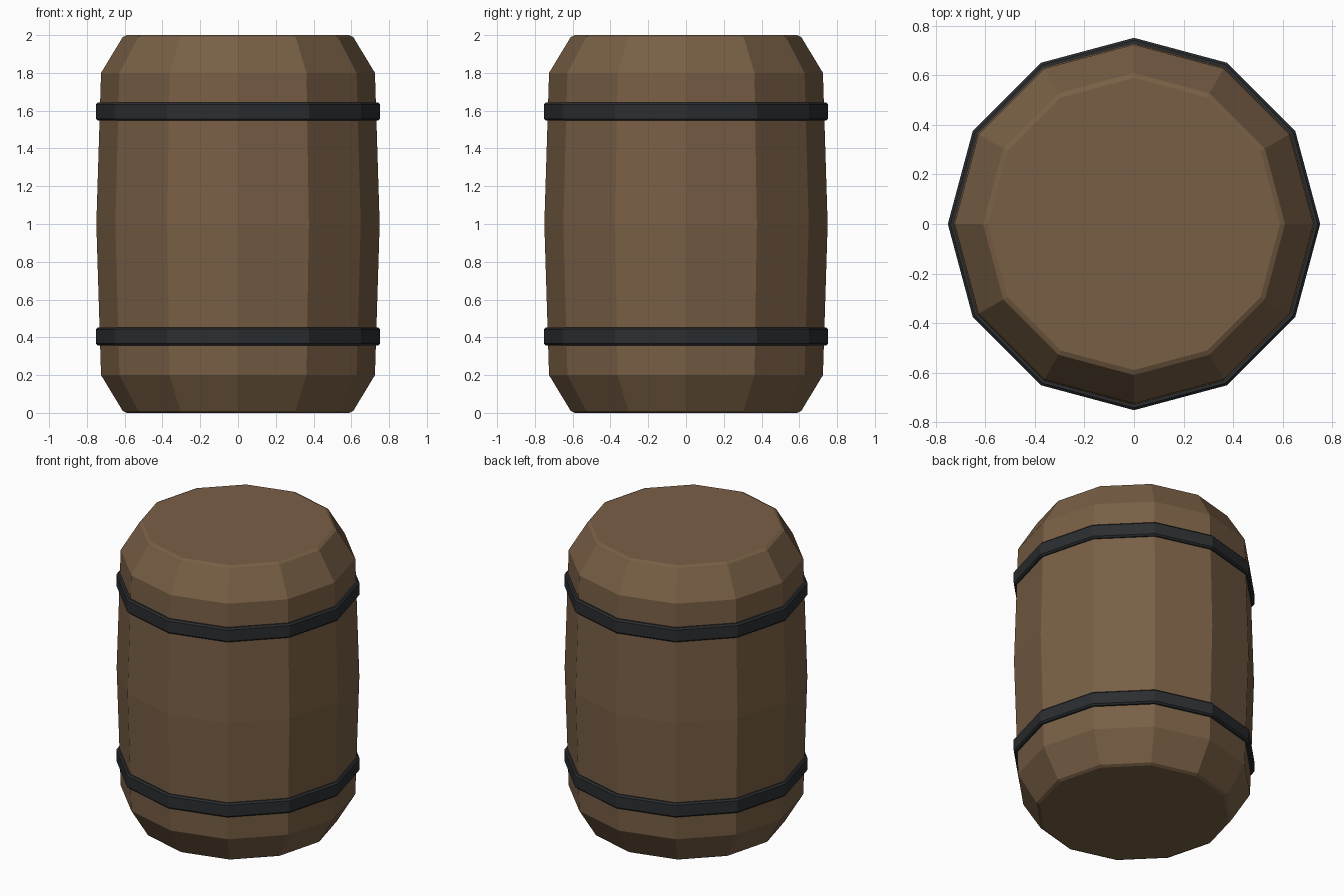
import bpy, bmesh
from math import cos, sin, tau

if "Cube" in bpy.data.objects:
    bpy.data.objects.remove(bpy.data.objects["Cube"])

SIDES = 12


def material(name, color):
    mat = bpy.data.materials.new(name)
    mat.diffuse_color = (*color, 1)
    mat.use_nodes = True
    mat.node_tree.nodes["Principled BSDF"].inputs["Base Color"].default_value = mat.diffuse_color
    return mat


def lathe(name, profile, mat, ring=False):
    """Spin an (r, z) profile; ring closes it on itself, otherwise the ends are capped."""
    bm = bmesh.new()
    rows = [[bm.verts.new((r * cos(tau * i / SIDES), r * sin(tau * i / SIDES), z))
             for i in range(SIDES)] for r, z in profile]
    pairs = list(zip(rows, rows[1:]))
    if ring:
        pairs.append((rows[-1], rows[0]))
    else:
        bm.faces.new(rows[0])
        bm.faces.new(rows[-1])
    for a, b in pairs:
        for i in range(SIDES):
            j = (i + 1) % SIDES
            bm.faces.new((a[i], a[j], b[j], b[i]))
    bmesh.ops.recalc_face_normals(bm, faces=bm.faces)
    mesh = bpy.data.meshes.new(name)
    bm.to_mesh(mesh)
    bm.free()
    mesh.materials.append(mat)
    obj = bpy.data.objects.new(name, mesh)
    bpy.context.collection.objects.link(obj)
    return obj


wood = material("wood", (0.19, 0.115, 0.06))
iron = material("iron", (0.024, 0.027, 0.03))

# Barrel body: bulging sides, chamfered ends with a thin softened rim
lower = [(0.59, 0.0), (0.61, 0.01), (0.725, 0.2)]
upper = [(r, 2 - z) for r, z in reversed(lower)]
lathe("barrel_body", lower + [(0.75, 1.0)] + upper, wood)

# Two hoops with bevelled outer edges
for name, z in (("lower_hoop", 0.405), ("upper_hoop", 1.595)):
    half = [(0.715, 0.048), (0.742, 0.048), (0.752, 0.038)]
    section = [(r, z + h) for r, h in half] + [(r, z - h) for r, h in reversed(half)]
    lathe(name, section, iron, ring=True)
